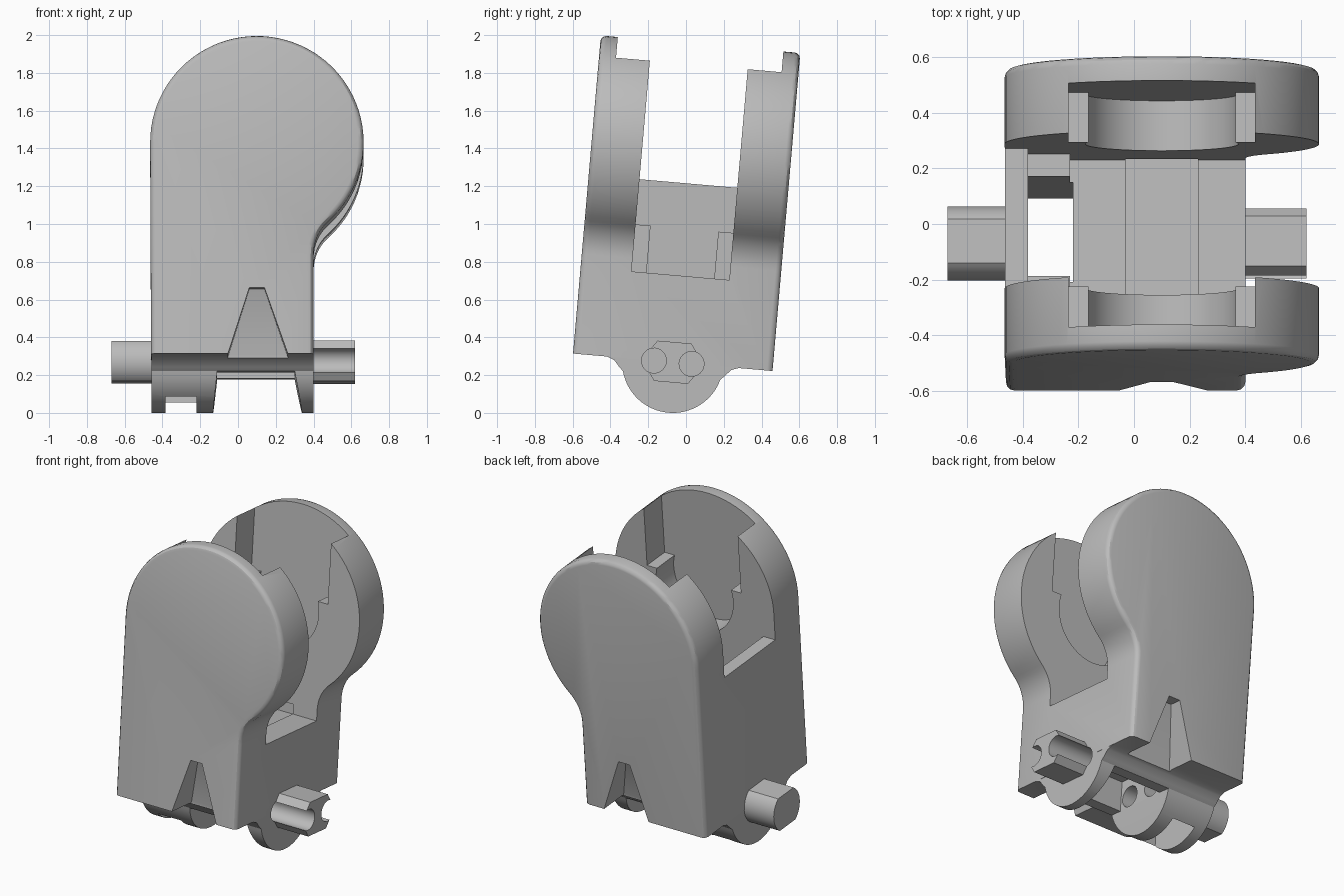
import bpy, bmesh
from math import radians, cos, sin
from mathutils import Matrix

cube = bpy.data.objects.get("Cube")
if cube:
    bpy.data.objects.remove(cube)

grey = bpy.data.materials.new("plain_grey")
grey.use_nodes = True
COLOUR = (0.5, 0.5, 0.5, 1)
grey.diffuse_color = COLOUR
grey.node_tree.nodes["Principled BSDF"].inputs["Base Color"].default_value = COLOUR

DEPTH = 0.53     # half depth of the body
GAP = 0.26       # half width of the gap between the arms
MID = 0.1        # x of the round head
HEAD_Z = 1.125   # z of the round head


def arc(cx, cz, r, a0, a1, n):
    angles = [radians(a0 + (a1 - a0) * i / n) for i in range(n + 1)]
    return [(cx + r * cos(a), cz + r * sin(a)) for a in angles]


def prism(name, pts, axis, lo, hi, round_edges=0):
    """Extrude a profile: (x, z) along y, or (y, z) along x."""
    bm = bmesh.new()
    place = (lambda p, d: (p[0], d, p[1])) if axis == "y" else (lambda p, d: (d, p[0], p[1]))
    rings = [[bm.verts.new(place(p, d)) for p in pts] for d in (lo, hi)]
    for ring in rings:
        bm.faces.new(ring)
    n = len(pts)
    for i in range(n):
        j = (i + 1) % n
        bm.faces.new((rings[0][i], rings[0][j], rings[1][j], rings[1][i]))
    bmesh.ops.recalc_face_normals(bm, faces=bm.faces)
    if round_edges:
        rim = [e for e in bm.edges
               if abs(e.verts[0].co.y - e.verts[1].co.y) < 1e-5
               and max(v.co.z for v in e.verts) > 0.01]
        bmesh.ops.bevel(bm, geom=rim, offset=round_edges, segments=3,
                        profile=0.5, affect="EDGES")
    mesh = bpy.data.meshes.new(name)
    bm.to_mesh(mesh)
    bm.free()
    mesh.materials.append(grey)
    obj = bpy.data.objects.new(name, mesh)
    bpy.context.collection.objects.link(obj)
    return obj


def box(x0, x1, z0, z1):
    return [(x0, z0), (x1, z0), (x1, z1), (x0, z1)]


def boolean(target, tool, kind="DIFFERENCE", keep=False):
    mod = target.modifiers.new("cut", "BOOLEAN")
    mod.operation, mod.object, mod.solver = kind, tool, "EXACT"
    bpy.context.view_layer.objects.active = target
    bpy.ops.object.modifier_apply(modifier=mod.name)
    if not keep:
        bpy.data.objects.remove(tool)


# Body with round head and waisted side
outline = [(-0.46, 0), (0.4, 0)]
outline += arc(0.636, 0.53, 0.236, 180, 132, 8)
outline += arc(MID, HEAD_Z, 0.565, -48, 180, 56)[1:]
body = prism("fork_body", outline, "y", -DEPTH, DEPTH, 0.03)

# Rounded hinge drum under the body
drum_outline = [(-0.35, 0.03), (-0.35, 0), (-0.31, -0.015), (-0.28, -0.05)]
drum_outline += arc(0, 0, 0.268, 195, 345, 32)
drum_outline += [(0.28, -0.05), (0.31, -0.015), (0.35, 0), (0.35, 0.03)]
boolean(body, prism("drum", drum_outline, "x", -0.459, 0.399), "UNION")

# Stepped gap between the two arms
steps = [(-1, 0.95), (-0.38, 0.95), (-0.38, 0.71), (-0.23, 0.71),
         (-0.23, 0.46), (1, 0.46), (1, 2.2), (-1, 2.2)]
boolean(body, prism("gap", steps, "y", -GAP, GAP))

# Keyhole pocket inside both arms: wide slot on top, round seat below
POCKET = 0.44
slot = box(MID - 0.335, MID + 0.335, 1.2, 2.2)
boolean(body, prism("slot", slot, "y", -POCKET, POCKET))
seat = arc(MID, HEAD_Z, 0.275, 0, 352.5, 47)
boolean(body, prism("seat", seat, "y", -POCKET, POCKET))
boolean(body, prism("floor_notch", box(-0.03, 0.23, 0.45, 0.52), "y", -0.28, 0.28))

# Vertical shaft beside the thin wall
boolean(body, prism("shaft", box(-0.385, -0.22, -0.5, 0.84), "y", -0.18, 0.18))

# Hollow between the lugs, with a shallower rim in front and behind
hollow = [(-0.135, -0.3), (0.345, -0.3), (0.3, -0.07), (0.3, 0.12),
          (-0.11, 0.12), (-0.11, -0.07)]
boolean(body, prism("hollow", hollow, "y", -0.18, 0.18))
boolean(body, prism("rim_cut", hollow[:3] + hollow[5:], "y", -0.6, 0.6))

# Tapered notch in the lower front and back, deeper toward the bottom
for side in (-1, 1):
    taper = [(-0.07, -0.05), (-0.05, 0.01), (0.06, 0.35), (0.14, 0.35),
             (0.26, 0.01), (0.28, -0.05)]
    notch = prism("notch", taper, "y", side * 0.33, side * 0.7)
    for v in notch.data.vertices:
        if abs(v.co.y) < 0.5:
            v.co.y += side * 0.12 * max(v.co.z, 0) / 0.35
    bm = bmesh.new()
    bm.from_mesh(notch.data)
    bmesh.ops.triangulate(bm, faces=bm.faces)
    bm.to_mesh(notch.data)
    bm.free()
    boolean(body, notch)

# Pegs: grooved hexagon on one side, flattened round on the other
hexagon = [(0.165, 0), (0.09, 0.107), (-0.09, 0.107),
           (-0.165, 0), (-0.09, -0.107), (0.09, -0.107)]
hex_peg = prism("hex_peg", hexagon, "x", 0.38, 0.62)
flat_round = arc(0, 0, 0.133, -53.5, 53.5, 16) + arc(0, 0, 0.133, 126.5, 233.5, 16)
round_peg = prism("round_peg", flat_round, "x", -0.67, -0.44)

# Twin bores through the hex peg and the lugs
for side in (-1, 1):
    bore = prism("bore", arc(side * 0.1, 0, 0.066, 0, 345, 23), "x", -0.25, 0.8)
    boolean(hex_peg, bore, keep=True)
    boolean(body, bore)

# Lean everything back and shade it
lean = Matrix.Translation((0, -0.07, 0.268)) @ Matrix.Rotation(radians(-5), 4, "X")
bpy.ops.object.select_all(action="DESELECT")
for part in (body, hex_peg, round_peg):
    part.data.transform(lean)
    part.select_set(True)
bpy.context.view_layer.objects.active = body
bpy.ops.object.shade_smooth_by_angle(angle=radians(30))
